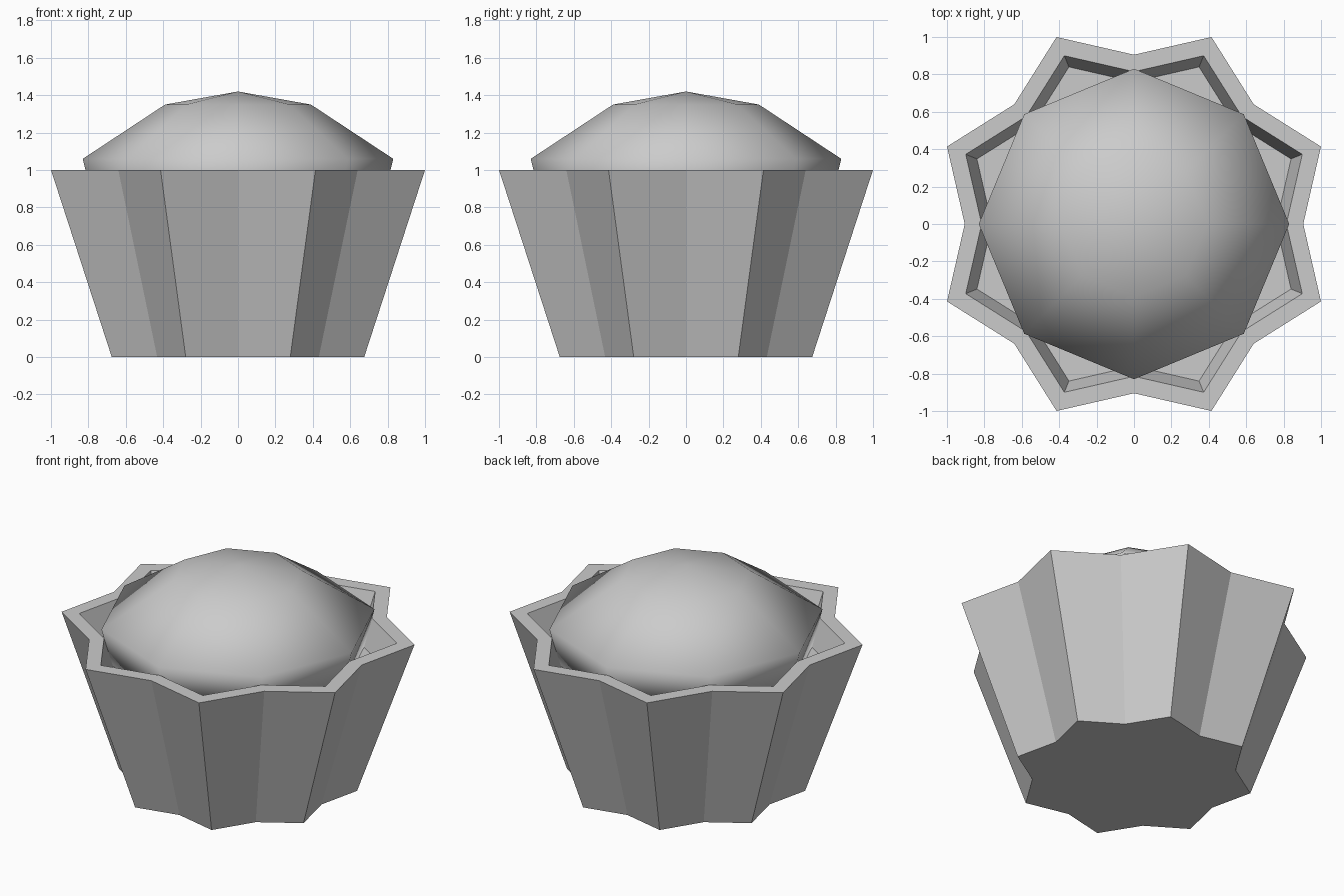
import bpy, bmesh
from math import sin, cos, pi

cube = bpy.data.objects.get("Cube")
if cube:
    bpy.data.objects.remove(cube)

grey = bpy.data.materials.new("plain_grey")
grey.use_nodes = True
COLOUR = (0.6, 0.6, 0.6, 1)
grey.diffuse_color = COLOUR
grey.node_tree.nodes["Principled BSDF"].inputs["Base Color"].default_value = COLOUR


def star(scale, z):
    """Eight-pointed outline; the tips sit between the axes."""
    radii = (0.905 * scale, 1.082 * scale)
    return [(radii[i % 2] * cos(i * pi / 8), radii[i % 2] * sin(i * pi / 8), z)
            for i in range(16)]


def octagon(radius, z):
    return [(radius * cos(i * pi / 4), radius * sin(i * pi / 4), z) for i in range(8)]


def loft(name, outlines, apex=None, smooth=False):
    """Bridge matching outlines, capping the first and closing the last."""
    bm = bmesh.new()
    rings = [[bm.verts.new(p) for p in o] for o in outlines]
    for a, b in zip(rings, rings[1:]):
        for i in range(len(a)):
            j = (i + 1) % len(a)
            bm.faces.new((a[i], a[j], b[j], b[i]))
    bm.faces.new(rings[0][::-1])
    last = rings[-1]
    if apex is None:
        bm.faces.new(last)
    else:
        tip = bm.verts.new((0, 0, apex))
        for i in range(len(last)):
            bm.faces.new((last[i], last[(i + 1) % len(last)], tip))
    for f in bm.faces:
        f.smooth = smooth
    mesh = bpy.data.meshes.new(name)
    bm.to_mesh(mesh)
    bm.free()
    mesh.materials.append(grey)
    obj = bpy.data.objects.new(name, mesh)
    bpy.context.collection.objects.link(obj)
    return obj


# Fluted cup: outer wall, flat rim, inner wall and recessed floor
loft("fluted_cup", [star(0.675, 0), star(1, 1), star(0.9, 1), star(0.84, 0.82)])

# Rounded top resting on the recessed floor
loft("domed_top", [octagon(0.77, 0.82), octagon(0.83, 1.06), octagon(0.39, 1.35)],
     apex=1.42, smooth=True)
